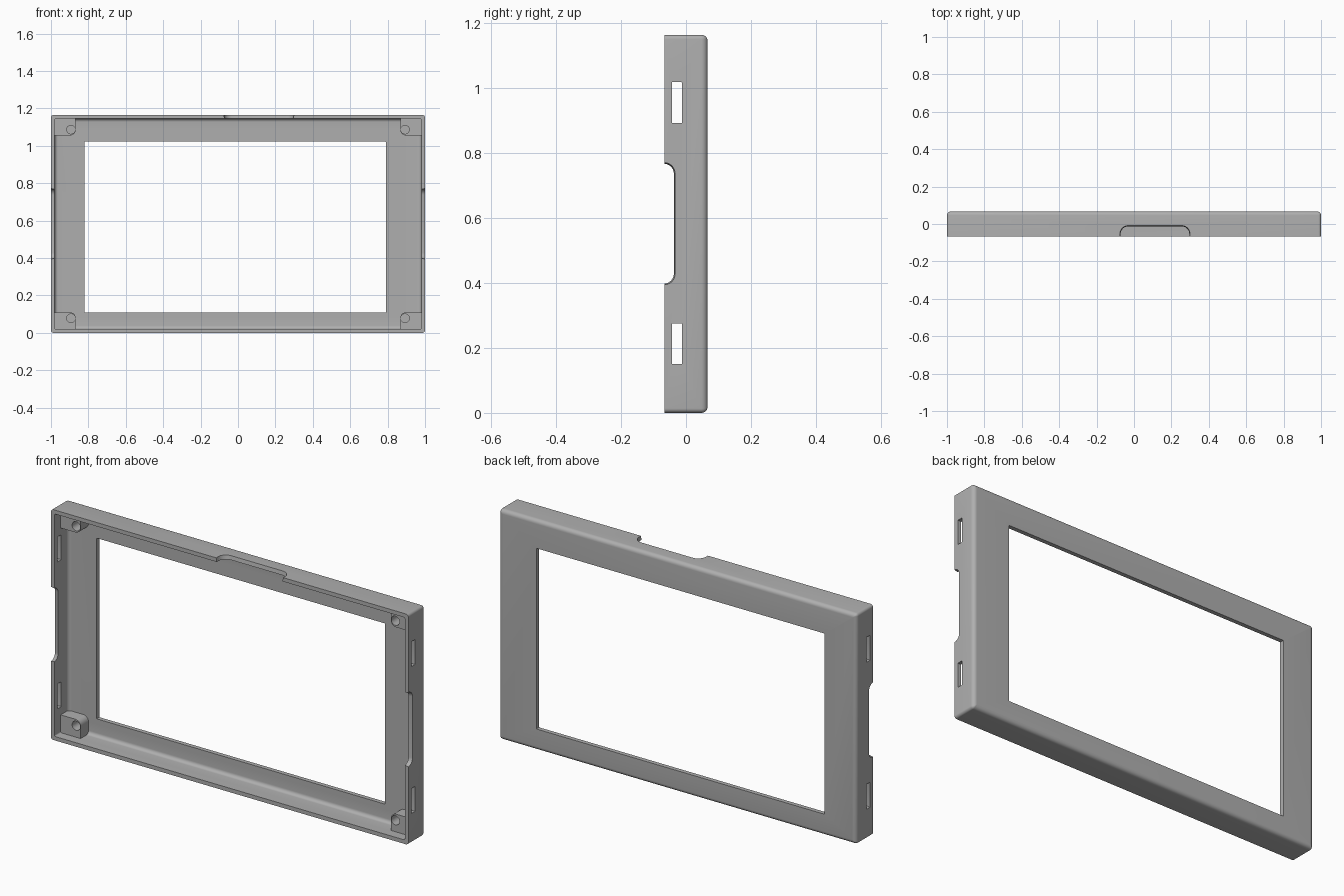
import bpy
import bmesh
from math import cos, sin, pi

cube = bpy.data.objects.get("Cube")
if cube:
    bpy.data.objects.remove(cube, do_unlink=True)

# Overall sizes
W, H, D = 1.0, 1.165, 0.067      # half width, height, half depth
WALL, PANEL = 0.02, 0.045        # wall thickness, inner face of back panel

grey = bpy.data.materials.new("plain grey")
grey.use_nodes = True
colour = (0.43, 0.43, 0.43, 1)
grey.diffuse_color = colour
grey.node_tree.nodes["Principled BSDF"].inputs["Base Color"].default_value = colour


def rounded(u0, u1, v0, v1, r, seg=6):
    """Outline of a rounded rectangle."""
    pts = []
    centres = [(u1 - r, v1 - r), (u0 + r, v1 - r), (u0 + r, v0 + r), (u1 - r, v0 + r)]
    for k, (cu, cv) in enumerate(centres):
        for i in range(seg + 1):
            a = (k + i / seg) * pi / 2
            pts.append((cu + r * cos(a), cv + r * sin(a)))
    return pts


def loft(name, sections, axis="y"):
    """Closed solid through (position, outline) sections along an axis."""
    place = {"x": lambda p, u, v: (p, u, v),
             "y": lambda p, u, v: (u, p, v),
             "z": lambda p, u, v: (u, v, p)}[axis]
    bm = bmesh.new()
    rings = [[bm.verts.new(place(p, u, v)) for u, v in pts] for p, pts in sections]
    n = len(rings[0])
    for a, b in zip(rings, rings[1:]):
        for i in range(n):
            j = (i + 1) % n
            bm.faces.new((a[i], a[j], b[j], b[i]))
    bm.faces.new(rings[0])
    bm.faces.new(rings[-1])
    bmesh.ops.recalc_face_normals(bm, faces=bm.faces)
    mesh = bpy.data.meshes.new(name)
    bm.to_mesh(mesh)
    bm.free()
    mesh.materials.append(grey)
    obj = bpy.data.objects.new(name, mesh)
    bpy.context.collection.objects.link(obj)
    return obj


def cut(target, cutter):
    """Subtract the cutter, then discard it."""
    mod = target.modifiers.new("cut", "BOOLEAN")
    mod.operation, mod.solver, mod.object = "DIFFERENCE", "EXACT", cutter
    bpy.context.view_layer.objects.active = target
    bpy.ops.object.modifier_apply(modifier=mod.name)
    bpy.data.objects.remove(cutter, do_unlink=True)


def tray(name, inset, front, back, corner, fillet):
    """Rounded box whose back rim is filleted."""
    def outline(t):
        return rounded(-W + inset + t, W - inset - t, inset + t, H - inset - t,
                       max(corner - t, 0.002))
    sections = [(front, outline(0))]
    for i in range(7):
        a = i / 6 * pi / 2
        sections.append((back - fillet + fillet * sin(a), outline(fillet * (1 - cos(a)))))
    return loft(name, sections)


# Outer shell, and the hollow that leaves the corner posts standing
frame = tray("bezel_frame", 0, -D, D, 0.014, 0.02)
hollow = tray("hollow", WALL, -0.1, PANEL, 0.006, 0.018)
corners = [(sx, top) for sx in (-1, 1) for top in (False, True)]
for sx, top in corners:
    u = sorted((sx * 0.868, sx * 1.1))
    v = (H - 0.11, H + 0.1) if top else (-0.1, 0.11)
    outline = rounded(*u, *v, 0.03)
    cut(hollow, loft("post", [(-0.018, outline), (0.1, outline)]))
cut(frame, hollow)

# Screw holes in the posts
for sx, top in corners:
    x, z = sx * 0.893, H - 0.078 if top else 0.078
    hole = rounded(x - 0.023, x + 0.023, z - 0.023, z + 0.023, 0.0229)
    cut(frame, loft("screw_hole", [(-0.1, hole), (0.04, hole)]))

# Screen window
window = rounded(-0.822, 0.79, 0.108, 1.022, 0.002)
cut(frame, loft("window", [(0, window), (0.1, window)]))

# Side notches and clip slots, flaring slightly outwards
for sx in (-1, 1):
    inner = rounded(-0.2, -0.039, 0.4, 0.766, 0.03)
    outer = rounded(-0.2, -0.032, 0.393, 0.773, 0.034)
    cut(frame, loft("side_notch", [(sx * 0.97, inner), (sx * 1.01, outer)], "x"))
    for z in (0.15, 0.893):
        slot = rounded(-0.043, -0.013, z, z + 0.126, 0.001)
        cut(frame, loft("clip_slot", [(sx * 0.95, slot), (sx * 1.05, slot)], "x"))

# Top notch
inner = rounded(-0.07, 0.294, -0.2, -0.014, 0.04)
outer = rounded(-0.077, 0.301, -0.2, -0.007, 0.044)
cut(frame, loft("top_notch", [(H - 0.03, inner), (H + 0.01, outer)], "z"))

# Smooth rounded edges, crisp corners
bpy.ops.object.select_all(action="DESELECT")
frame.select_set(True)
bpy.context.view_layer.objects.active = frame
bpy.ops.object.shade_smooth_by_angle(angle=pi / 6)
